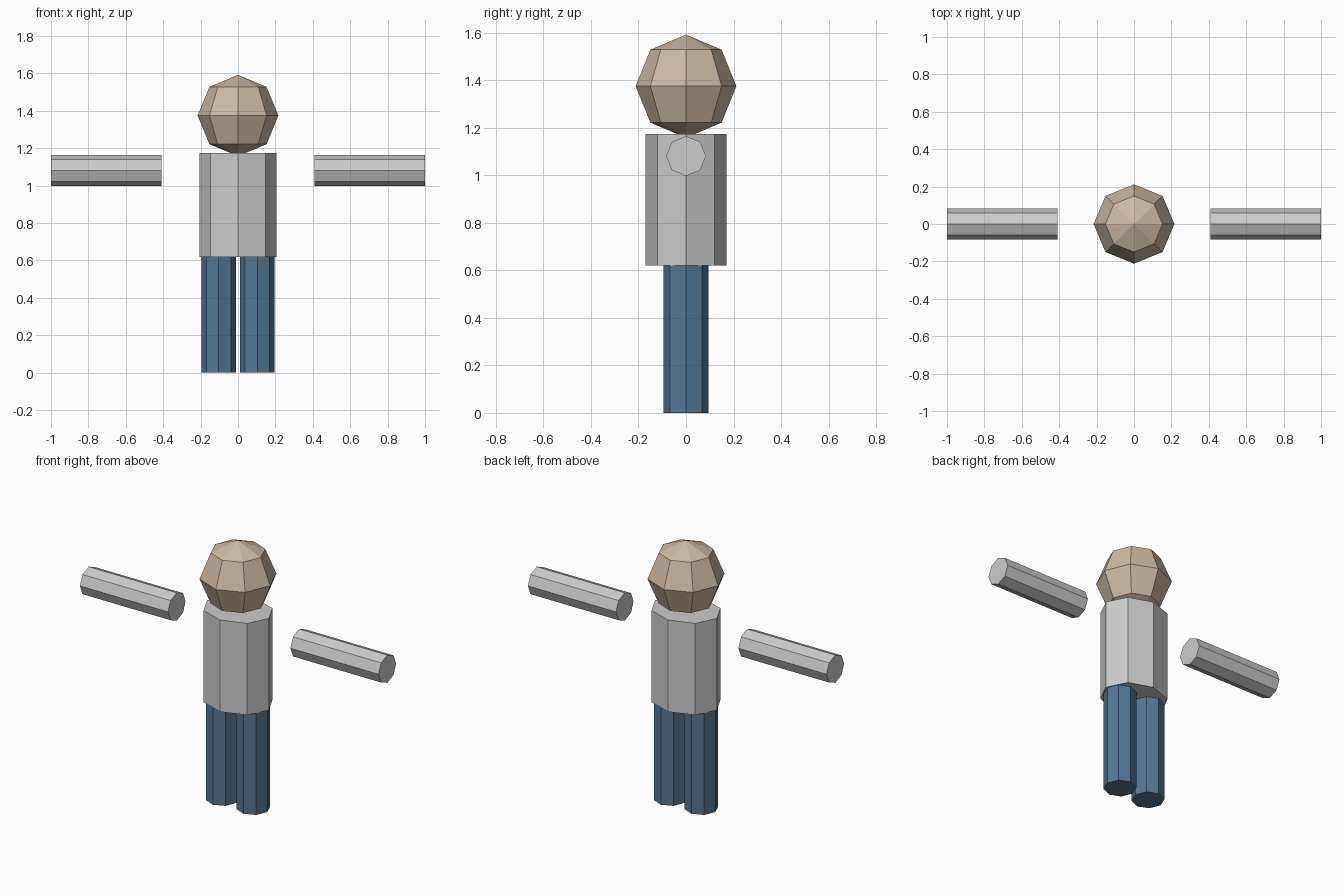
import bpy
from math import pi

if "Cube" in bpy.data.objects:
    bpy.data.objects.remove(bpy.data.objects["Cube"])


def material(name, rgb):
    mat = bpy.data.materials.new(name)
    mat.diffuse_color = (*rgb, 1)
    mat.use_nodes = True
    mat.node_tree.nodes["Principled BSDF"].inputs["Base Color"].default_value = mat.diffuse_color
    return mat


def finish(name, scale, mat=None):
    obj = bpy.context.object
    obj.name = name
    obj.scale = scale
    bpy.ops.object.transform_apply(location=False, rotation=True, scale=True)
    if mat:
        obj.data.materials.append(mat)
    return obj


def prism(name, centre, rx, ry, length, rotation=(0, 0, 0), mat=None):
    """Eight-sided capped cylinder with corners on its axes."""
    bpy.ops.mesh.primitive_cylinder_add(vertices=8, radius=1, depth=length,
                                        location=centre, rotation=rotation)
    return finish(name, (rx, ry, 1), mat)


skin = material("skin", (0.62, 0.48, 0.36))
denim = material("denim", (0.09, 0.19, 0.31))

# Head: low-poly sphere
bpy.ops.mesh.primitive_uv_sphere_add(segments=8, ring_count=4, radius=1,
                                     location=(0, 0, 1.375))
finish("head", (0.216, 0.212, 0.217), skin)

# Torso
prism("torso", (0, 0, 0.897), 0.207, 0.171, 0.555)

# Legs and detached arms, one per side
for side, label in ((-1, "left"), (1, "right")):
    prism("leg_" + label, (side * 0.103, 0, 0.311), 0.093, 0.094, 0.622, mat=denim)
    prism("arm_" + label, (side * 0.705, 0, 1.081), 0.084, 0.084, 0.59,
          rotation=(0, pi / 2, 0))
